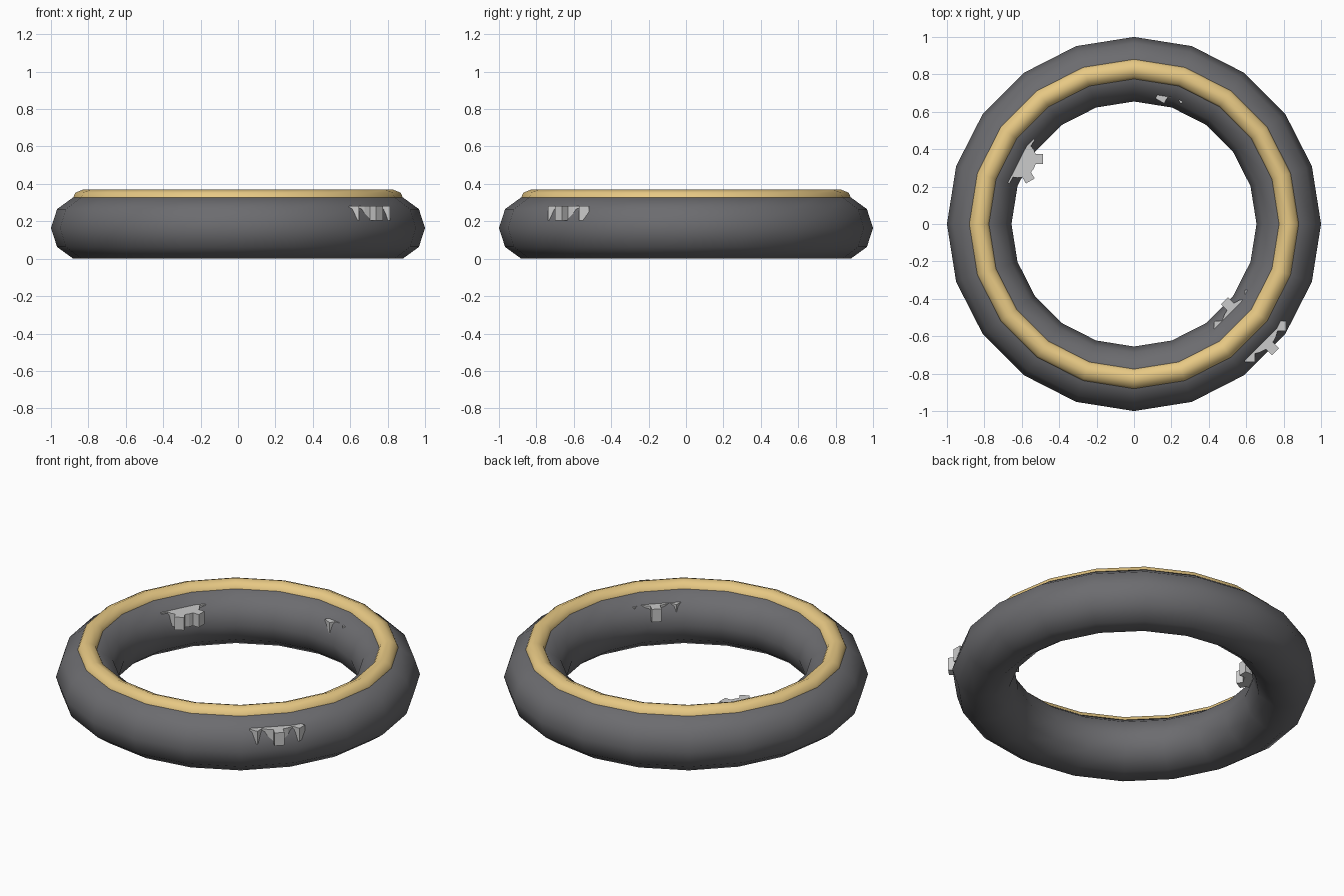
import bpy, bmesh
from math import sin, cos, pi, tau, asin

if "Cube" in bpy.data.objects:
    bpy.data.objects.remove(bpy.data.objects["Cube"])


def material(name, rgb):
    m = bpy.data.materials.new(name)
    m.diffuse_color = (*rgb, 1)
    m.use_nodes = True
    m.node_tree.nodes["Principled BSDF"].inputs["Base Color"].default_value = m.diffuse_color
    return m


def ring(name, z, major, minor, sides, mat):
    bpy.ops.mesh.primitive_torus_add(location=(0, 0, z), major_radius=major,
                                     minor_radius=minor, major_segments=20,
                                     minor_segments=sides)
    ob = bpy.context.object
    ob.name = name
    bpy.ops.object.shade_smooth()
    ob.data.materials.append(mat)


def gear(name, x, y, teeth, tip, root, half=0.027, z0=0.203, z1=0.281):
    # straight-sided teeth around a round body, extruded upward
    bm = bmesh.new()
    base = asin(half / root)
    verts = []
    for i in range(teeth):
        a = tau * i / teeth
        for r, w in ((root, -half), (tip, -half), (tip, half), (root, half)):
            d = (r * r - w * w) ** 0.5 if r == root else r
            verts.append(bm.verts.new((x + d * cos(a) - w * sin(a),
                                       y + d * sin(a) + w * cos(a), z0)))
        m = a + pi / teeth
        verts.append(bm.verts.new((x + root * cos(m), y + root * sin(m), z0)))
    face = bm.faces.new(verts)
    out = bmesh.ops.extrude_face_region(bm, geom=[face])
    for v in out["geom"]:
        if isinstance(v, bmesh.types.BMVert):
            v.co.z = z1
    bmesh.ops.recalc_face_normals(bm, faces=bm.faces)
    me = bpy.data.meshes.new(name)
    bm.to_mesh(me)
    bm.free()
    bpy.context.collection.objects.link(bpy.data.objects.new(name, me))


# Main ring and the gold band set into its top
ring("ring_body", 0.164, 0.8275, 0.1725, 10, material("dark_grey", (0.15, 0.15, 0.16)))
ring("gold_band", 0.31, 0.828, 0.06, 8, material("gold", (0.8, 0.58, 0.23)))

# Gears buried in the ring, teeth poking through
gear("large_gear", 0.62, -0.546, 8, 0.193, 0.15)
gear("small_gear_left", -0.622, 0.347, 6, 0.135, 0.10)
gear("small_gear_back", 0.205, 0.775, 6, 0.135, 0.10)
